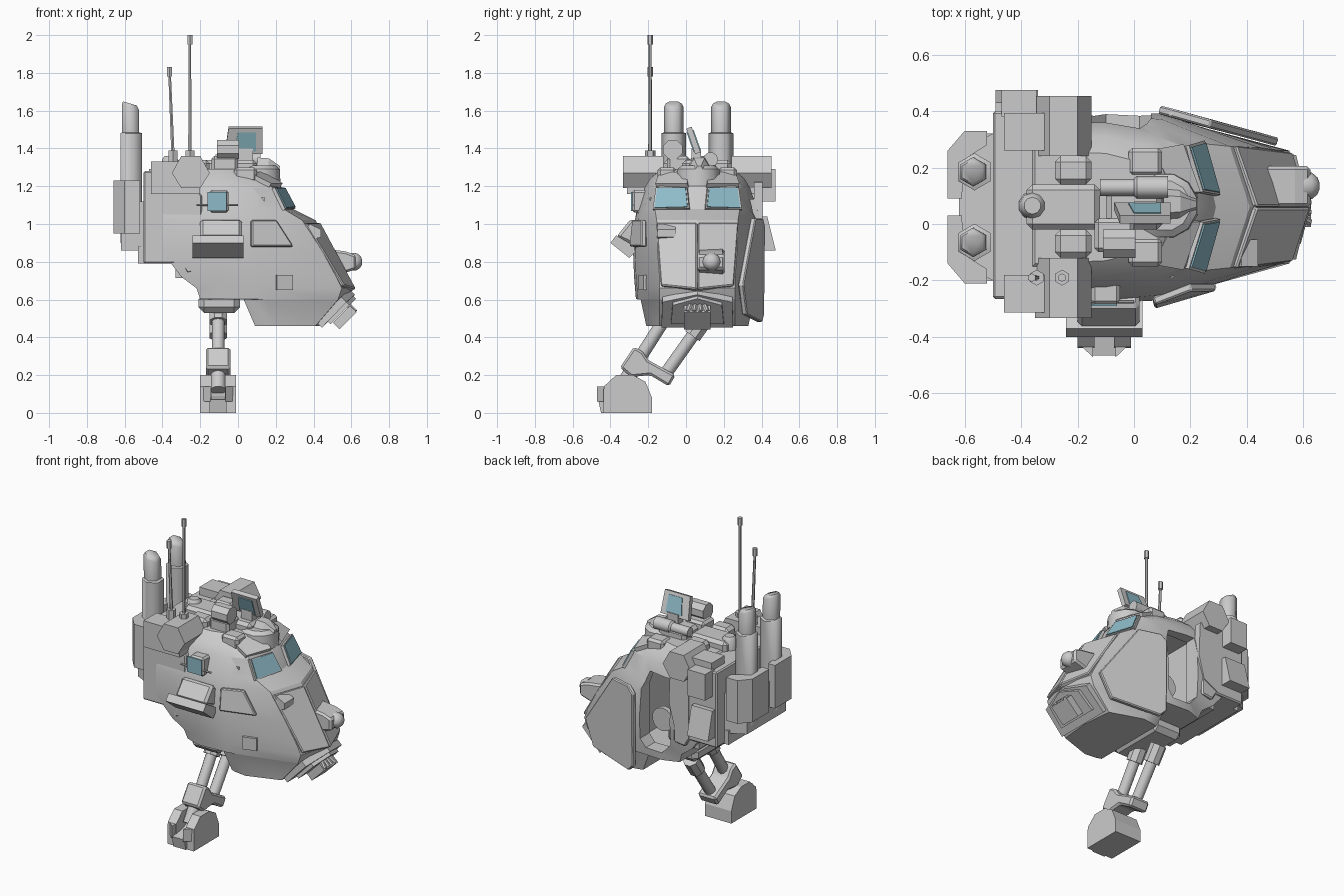
import bpy, bmesh, math
from mathutils import Vector

if "Cube" in bpy.data.objects:
    bpy.data.objects.remove(bpy.data.objects["Cube"])

YC = 0.06  # hull centre line
glass = bpy.data.materials.new("glass")
glass.diffuse_color = (0.27, 0.5, 0.58, 1)
glass.use_nodes = True
glass.node_tree.nodes["Principled BSDF"].inputs["Base Color"].default_value = glass.diffuse_color


def mesh(name, verts, faces, mat=None, smooth=False, bevel=0):
    bm = bmesh.new()
    vs = [bm.verts.new(v) for v in verts]
    for f in faces:
        bm.faces.new([vs[i] for i in f])
    bmesh.ops.recalc_face_normals(bm, faces=bm.faces)
    me = bpy.data.meshes.new(name)
    bm.to_mesh(me)
    bm.free()
    ob = bpy.data.objects.new(name, me)
    bpy.context.collection.objects.link(ob)
    if mat:
        me.materials.append(mat)
    if bevel:
        b = ob.modifiers.new("bevel", 'BEVEL')
        b.width, b.segments = bevel, 1
    if smooth:
        bpy.ops.object.select_all(action='DESELECT')
        ob.select_set(True)
        bpy.context.view_layer.objects.active = ob
        bpy.ops.object.shade_smooth_by_angle(angle=math.radians(smooth if smooth > 1 else 38))
    return ob


def loft(name, rings, **kw):
    n = len(rings[0])
    verts = [p for r in rings for p in r]
    faces = [(k*n+i, k*n+(i+1) % n, k*n+n+(i+1) % n, k*n+n+i)
             for k in range(len(rings)-1) for i in range(n)]
    faces += [tuple(range(n)), tuple(range(len(verts)-n, len(verts)))]
    return mesh(name, verts, faces, **kw)


def prism(name, prof, axis, a, b, **kw):
    put = {'x': lambda u, v, t: (t, u, v), 'y': lambda u, v, t: (u, t, v),
           'z': lambda u, v, t: (u, v, t)}[axis]
    return loft(name, [[put(u, v, t) for u, v in prof] for t in (a, b)], **kw)


def box(name, x0, x1, y0, y1, z0, z1, **kw):
    return prism(name, [(x0, y0), (x1, y0), (x1, y1), (x0, y1)], 'z', z0, z1, **kw)


def plate(name, pts, t, **kw):
    pts = [Vector(p) for p in pts]
    n = sum((pts[i-1].cross(pts[i]) for i in range(len(pts))), Vector()).normalized()
    return loft(name, [[p-n*t/2 for p in pts], [p+n*t/2 for p in pts]], **kw)


def tube(name, stations, n=12, smooth=True):
    """Round or faceted tube through (point, radius) stations on one line."""
    d = (Vector(stations[-1][0]) - Vector(stations[0][0])).normalized()
    u = d.cross(Vector((0, 1, 0)) if abs(d.y) < .9 else Vector((0, 0, 1))).normalized()
    w = d.cross(u)
    ang = [2*math.pi*(i+.5)/n for i in range(n)]
    return loft(name, [[Vector(p)+r*(u*math.cos(a)+w*math.sin(a)) for a in ang]
                       for p, r in stations], smooth=smooth)


# Main hull: horizontal slices (z, then x/half-width pairs back to front, centre nose x)
slices = [
    (.46, .09, .25, .12, .26, .2, .27, .41, .2, .43),
    (.60, .03, .27, .06, .28, .15, .30, .53, .2, .585),
    (.602, -.2, .29, -.1, .325, .1, .315, .53, .2, .587),
    (.66, -.22, .30, -.1, .33, .1, .32, .55, .2, .605),
    (.72, -.3, .31, -.1, .335, .1, .325, .52, .2, .58),
    (.85, -.4, .33, -.1, .34, .1, .33, .45, .21, .51),
    (1.02, -.4, .33, -.1, .33, .1, .31, .34, .215, .41),
    (1.08, -.4, .32, -.1, .315, .1, .28, .24, .225, .29),
    (1.19, -.4, .28, -.1, .28, .08, .25, .185, .21, .235),
    (1.24, -.4, .25, -.1, .25, .06, .21, .14, .17, .19),
    (1.29, -.35, .2, -.1, .19, .02, .16, .08, .12, .12)]
rings = []
for z, *p in slices:
    half = [(p[i], p[i+1]) for i in range(0, 8, 2)]
    rings.append([(x, YC+w, z) for x, w in half] + [(p[8], YC, z)] +
                 [(x, YC-w, z) for x, w in reversed(half)])
hull = loft("hull", rings, smooth=26)

# Open doorway on the far side, and the cabin behind it
door = prism("doorway_cutter", [(-.16, .72), (-.1, .65), (.02, .65), (.06, .7),
                                (.06, 1.02), (.02, 1.13), (-.16, 1.13)], 'y', .2, .6)
cabin = box("cabin_cutter", -.18, .14, -.19, .29, .64, 1.14)
for cutter in (cabin, door):
    cutter.hide_render = True
    cutter.hide_set(True)
    m = hull.modifiers.new(cutter.name, 'BOOLEAN')
    m.operation, m.object, m.solver = 'DIFFERENCE', cutter, 'EXACT'
plate("slid_door", [(.09, .405, .99), (.13, .395, 1.03), (.27, .355, 1.03), (.51, .29, .68),
                    (.44, .31, .52), (.13, .39, .48), (.09, .4, .52)], .03, bevel=.006)
tube("cabin_wheel", [((-.02, .24, .8), .075), ((-.02, .27, .8), .075)], 14)
box("seat", -.15, .0, -.1, .2, .63, .74, bevel=.02)

# Rear body with stepped belly
prism("rear_body", [(-.5, 1.28), (-.5, .79), (-.3, .79), (-.27, .74),
                    (-.19, .75), (-.19, 1.15), (-.3, 1.28)], 'y', YC-.325, YC+.34, bevel=.008)
box("rear_ledge", -.53, -.45, -.2, .32, .79, .88)
box("belly_step", -.33, -.2, YC-.28, YC+.28, .715, .85)
box("hip_block", -.21, .01, -.2, .2, .53, .63, bevel=.03)
prism("rear_side_bin", [(.4, .86), (.475, .86), (.43, 1.04), (.4, 1.04)], 'x', -.49, -.34)
box("rear_roof_box", -.47, -.345, .38, .475, 1.12, 1.29)
prism("door_rear_fin", [(-.3, 1.25), (-.17, 1.22), (-.16, 1.0), (-.2, .85), (-.3, .8)],
      'y', .36, .405)

# Exhaust housing and stacks
prism("exhaust_base", [(-.62, -.14), (-.5, -.2), (-.5, .32), (-.62, .26)], 'z', .86, 1.12)
for s in (-1, 1):
    y = YC + s*.125
    prism("exhaust_shield", [(-.66, YC+s*.03), (-.66, YC+s*.2), (-.6, YC+s*.27), (-.52, YC+s*.27),
                             (-.52, YC+s*.22), (-.6, YC+s*.17), (-.61, YC+s*.03)], 'z', .95, 1.23)
    hexa = [(math.sin(k*math.pi/3), math.cos(k*math.pi/3)) for k in range(6)]
    loft("exhaust_stack", [[(cx+r*u, y+r*v, z-slope*r*u) for u, v in hexa]
                           for cx, r, z, slope in ((-.565, .066, .9, 0), (-.565, .066, 1.48, 0),
                                                   (-.568, .052, 1.485, 0), (-.57, .052, 1.62, .3),
                                                   (-.572, .042, 1.638, .3))], smooth=62)
    # Shoulder pods: six-sided drums lying across the roof
    y0, y1 = YC+s*.18, YC+s*.393
    prism("shoulder_pod", [(-.35, 1.27), (-.3, 1.36), (-.2, 1.36), (-.15, 1.27), (-.2, 1.19),
                           (-.3, 1.19)], 'y', y0, y1)
    box("pod_mount", -.46, -.2, min(y0, y1)+.02, max(y0, y1)-.06, 1.16, 1.33)
    box("pod_inner_cap", -.28, -.15, min(YC+s*.08, y0), max(YC+s*.08, y0), 1.22, 1.34, bevel=.02)
    # Windscreens and frames
    q = [(.292, .05, 1.085), (.243, .225, 1.08), (.192, .21, 1.185), (.238, .06, 1.185)]
    c = sum((Vector(v) for v in q), Vector()) / 4
    fr = [c + (Vector(v)-c)*1.1 for v in q]
    plate("windscreen_frame", [(x, YC+s*w, z) for x, w, z in fr], .018)
    plate("windscreen", [(x+.004, YC+s*w, z+.002) for x, w, z in q], .022, mat=glass)
    # Brow and roof armour blocks
    plate("brow", [(.14, YC+s*.05, 1.27), (.23, YC+s*.05, 1.205), (.17, YC+s*.22, 1.205),
                   (.06, YC+s*.2, 1.26)], .025)
    box("roof_block", -.02, .1, YC+s*.16-.05, YC+s*.16+.05, 1.22, 1.3, bevel=.015)
    # Nose armour halves
    plate("nose_armour", [(.425, YC, 1.0), (.35, YC+s*.215, 1.0), (.55, YC+s*.19, .67),
                          (.612, YC, .65)], .03, bevel=.006)

# Nose lamp, vent and chin gun
prism("lamp_housing", [(.45, .87), (.57, .855), (.625, .835), (.625, .76), (.5, .72)],
      'y', .06, .205, bevel=.012)
tube("nose_lamp", [((.6, .135, .8), .05), ((.63, .135, .8), .047), ((.65, .135, .8), .03),
                   ((.657, .135, .8), .012)], 10)
prism("nose_vent", [(.36, .98), (.38, 1.0), (.44, .97), (.44, .93), (.4, .92)], 'y', -.15, -.055)
plate("chin_plate", [(.43, -.13, .465), (.43, .25, .465), (.56, .245, .60), (.605, YC, .64),
                     (.56, -.125, .60)], .04)
plate("chin_inner", [(.48, -.08, .48), (.48, .2, .48), (.58, .19, .58), (.615, YC, .615),
                     (.58, -.07, .58)], .03)
plate("chin_gun_block", [(.52, -.01, .46), (.52, .13, .46), (.61, .13, .55), (.61, -.01, .55)], .05)
for i in range(4):
    y = .06 + (i-1.5)*.035
    tube("chin_barrel", [((.57, .06+(y-.06)*.6, .585), .014), ((.62, y, .535), .014)], 8)

# Near side: vision block, stowage rack, hatch panel, small box
box("side_block", -.15, -.05, -.285, -.18, 1.06, 1.18, bevel=.012)
box("side_window", -.162, -.06, -.291, -.283, 1.07, 1.17, mat=glass)
box("side_window_inner", -.155, -.06, -.195, -.18, .95, 1.12, mat=glass)
tube("side_rail", [((-.22, -.275, 1.1), .006), ((.0, -.275, 1.1), .006)], 6)
prism("rack_body", [(-.37, .93), (-.29, 1.03), (-.24, 1.0), (-.26, .88)], 'x', -.2, .02, bevel=.015)
prism("rack_tray", [(-.4, .9), (-.37, .94), (-.25, .87), (-.3, .82)], 'x', -.24, .03)
plate("side_hatch", [(.07, -.272, 1.02), (.2, -.222, 1.02), (.29, -.222, .88),
                     (.07, -.286, .88)], .03, bevel=.006)
plate("side_box", [(.2, -.23, .65), (.285, -.203, .65), (.285, -.203, .73), (.2, -.23, .73)], .045)

# Roof turret: hatch ring, sight screen, scopes
tube("hatch_ring", [((.11, .065, 1.2), .12), ((.11, .065, 1.29), .115), ((.11, .065, 1.31), .09)], 12)
box("roof_centre", -.38, -.12, -.02, .14, 1.25, 1.34, bevel=.02)
tube("roof_dome", [((-.36, .065, 1.28), .05), ((-.36, .065, 1.34), .045), ((-.36, .065, 1.36), .03)], 10)
box("turret_base", -.1, .1, -.02, .16, 1.27, 1.34, bevel=.02)
tube("sight_scope", [((-.11, -.07, 1.395), .055), ((.005, -.07, 1.395), .055)], 8)
box("scope_mount", -.14, .0, -.1, .02, 1.27, 1.36, bevel=.015)
tube("roof_gun", [((-.12, .13, 1.34), .03), ((.0, .13, 1.34), .03), ((.01, .13, 1.34), .04),
                  ((.12, .13, 1.34), .04)], 10)
tube("gun_cone", [((.1, .07, 1.3), .06), ((.16, .07, 1.3), .055), ((.22, .07, 1.29), .02)], 6, False)
for nm, x0, x1, z0, z1, t, mt in (("screen_frame", -.07, .13, 1.375, 1.51, .03, None),
                                  ("screen", -.02, .095, 1.39, 1.49, .04, glass)):
    tilt = lambda z: .04 - (z-1.44)*.35
    plate(nm, [(x0, tilt(z0), z0), (x1, tilt(z0), z0), (x1, tilt(z1), z1),
               (x0+.02, tilt(z1), z1)], t, mat=mt)
box("screen_post", .0, .08, .03, .08, 1.29, 1.4)

# Aerials
for bx, tx, top in ((-.255, -.255, 2.0), (-.345, -.362, 1.83)):
    tube("aerial_base", [((bx, -.19, 1.3), .028), ((bx, -.19, 1.39), .028)], 6, False)
    tube("aerial_rod", [((bx, -.19, 1.38), .01), ((tx, -.19, top-.04), .008)], 6)
    tube("aerial_tip", [((tx, -.19, top-.05), .015), ((tx, -.19, top), .015)], 6, False)

# Leg: paired struts, ankle clamp and foot
for y0, z0, y1, z1 in ((-.06, .58, -.27, .25), (.1, .5, -.12, .19)):
    d = Vector((0, y1-y0, z1-z0))
    at = lambda f: Vector((-.105, y0, z0)) + d*f
    tube("leg_sleeve", [(at(0), .05), (at(.3), .05)], 8)
    tube("leg_strut", [(at(.2), .034), (at(1), .034)], 10)
prism("ankle_clamp", [(-.35, .24), (-.275, .35), (-.23, .325), (-.2, .28), (-.055, .2),
                      (-.09, .14), (-.19, .2), (-.29, .19)], 'x', -.17, -.04, bevel=.012)
tube("ankle_ball", [((-.105, -.35, .12), .04), ((-.105, -.25, .28), .04)], 10)
prof = [(-.44, .0), (-.18, .0), (-.18, .08), (-.215, .165), (-.28, .2), (-.37, .2), (-.435, .14)]
for x0, x1, xi in ((-.2, -.14, -.145), (-.01, -.07, -.065)):
    prism("foot_cheek", prof, 'x', min(x0, x1), max(x0, x1))
    prism("foot_cheek_cap", [(x0, -.42), (xi, -.472), (xi, -.42)], 'z', .06, .14)
prism("foot_sole", [(-.45, 0), (-.18, 0), (-.18, .08), (-.215, .165), (-.26, .18), (-.3, .12),
                    (-.36, .09), (-.465, .07)], 'x', -.15, -.06)
